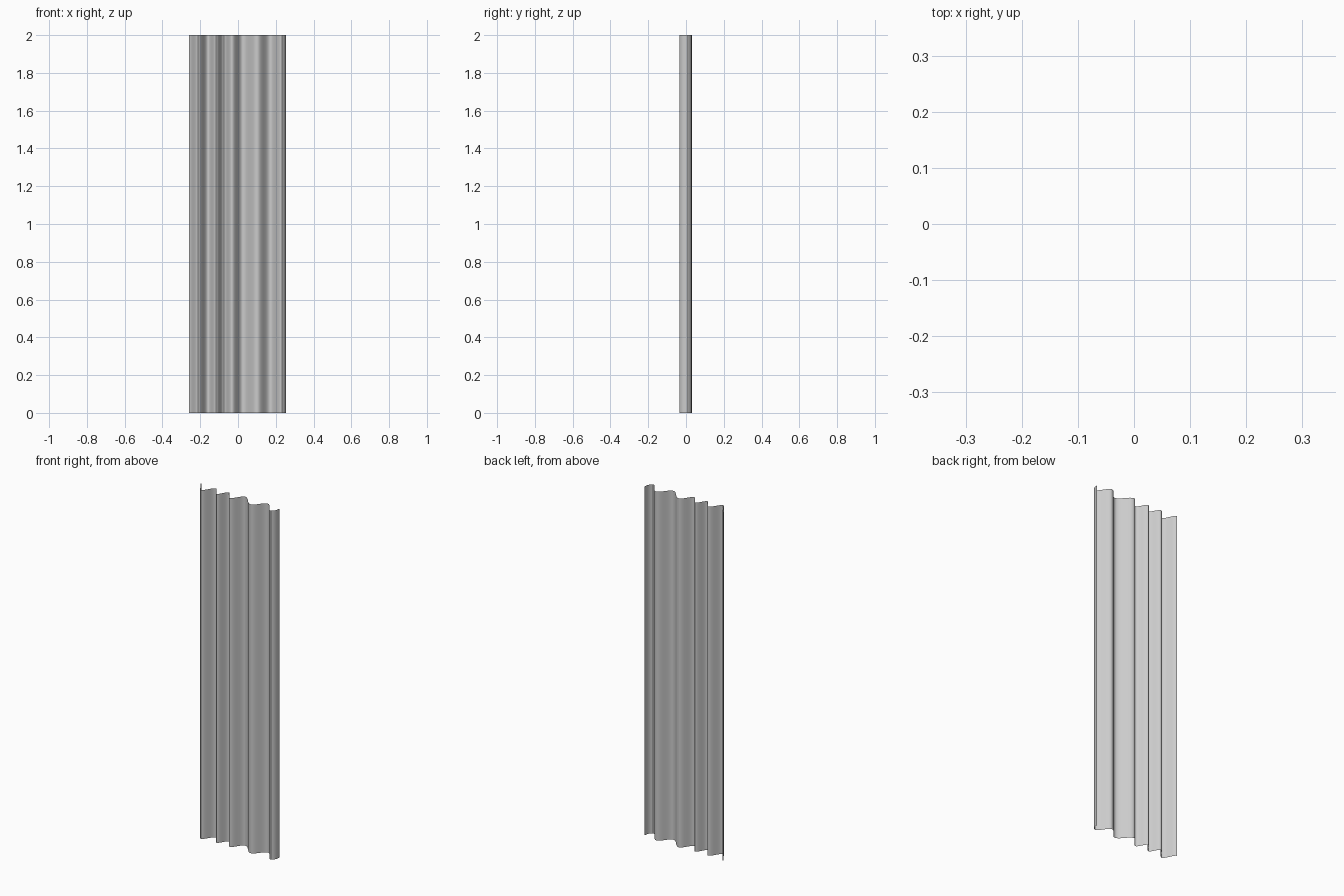
import bpy, bmesh, math

if "Cube" in bpy.data.objects:
    bpy.data.objects.remove(bpy.data.objects["Cube"])

# Fold turning points of the curtain (x, y): alternating back crests and front troughs
folds = [(-0.26, 0.033), (-0.212, -0.033), (-0.158, 0.025), (-0.117, -0.026),
         (-0.075, 0.024), (-0.033, -0.028), (0.024, 0.03), (0.102, -0.03),
         (0.17, 0.028), (0.232, -0.034)]
STEPS = 8
HEIGHT = 2.0


def wave(points, steps):
    """Ease smoothly from each turning point to the next."""
    out = [points[0]]
    for (x0, y0), (x1, y1) in zip(points, points[1:]):
        for i in range(1, steps + 1):
            t = i / steps
            e = (1 - math.cos(math.pi * t)) / 2
            out.append((x0 + (x1 - x0) * t, y0 + (y1 - y0) * e))
    return out


profile = wave(folds, STEPS)
# Hooked right hem
profile += [(0.244, -0.027), (0.251, -0.012), (0.255, 0.01)]

# Curtain: single thin sheet swept straight up
bm = bmesh.new()
low = [bm.verts.new((x, y, 0)) for x, y in profile]
high = [bm.verts.new((x, y, HEIGHT)) for x, y in profile]
for i in range(len(profile) - 1):
    bm.faces.new((low[i], low[i + 1], high[i + 1], high[i]))
mesh = bpy.data.meshes.new("curtain")
bm.to_mesh(mesh)
bm.free()
curtain = bpy.data.objects.new("curtain", mesh)
bpy.context.collection.objects.link(curtain)

bpy.context.view_layer.objects.active = curtain
curtain.select_set(True)
bpy.ops.object.shade_smooth_by_angle(angle=math.radians(40))
